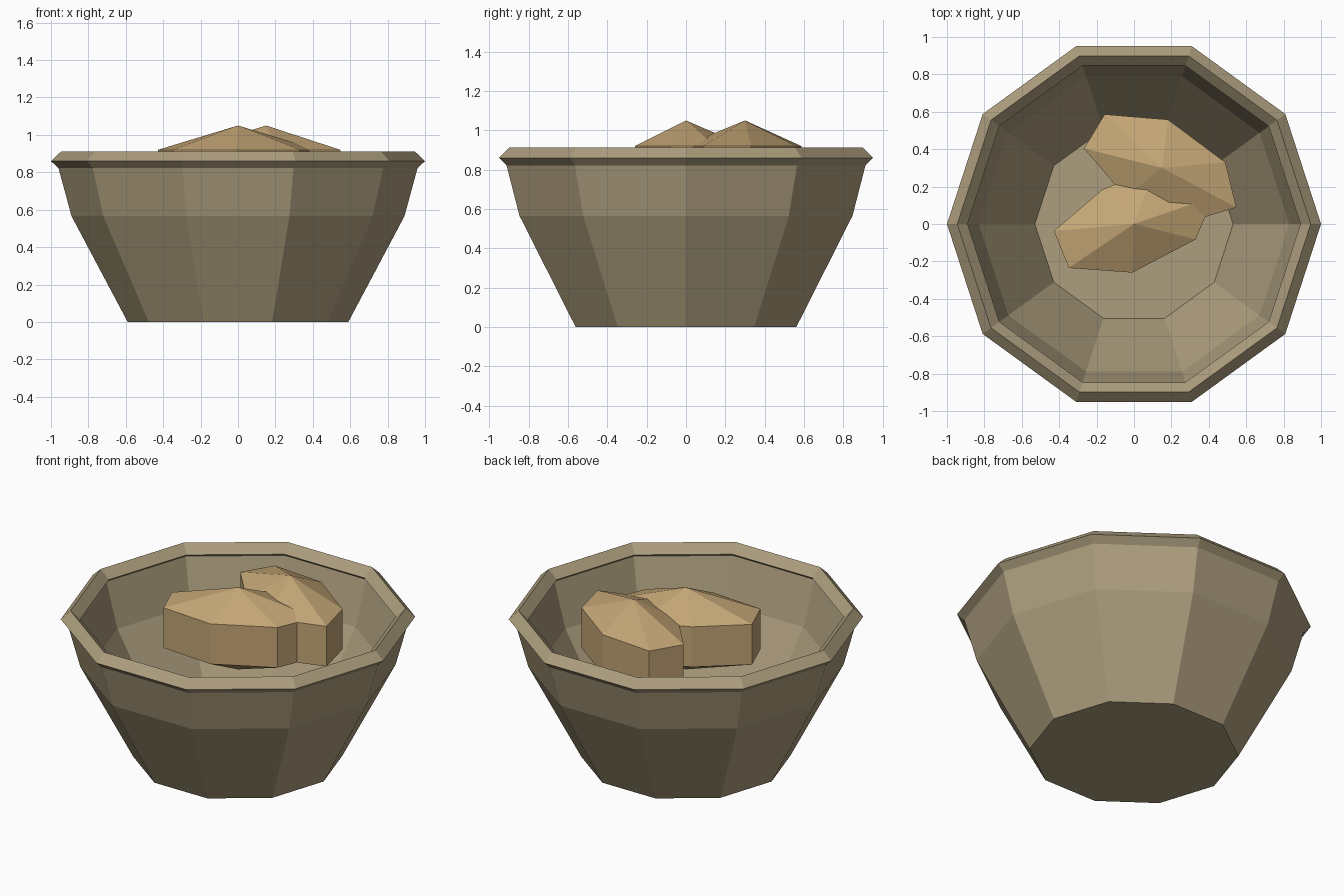
import bpy, bmesh
from math import cos, sin, radians, tau

cube = bpy.data.objects.get("Cube")
if cube:
    bpy.data.objects.remove(cube)


def material(name, rgb):
    m = bpy.data.materials.new(name)
    m.use_nodes = True
    m.diffuse_color = (*rgb, 1)
    m.node_tree.nodes["Principled BSDF"].inputs["Base Color"].default_value = (*rgb, 1)
    return m


def finish(name, bm, mat):
    bmesh.ops.recalc_face_normals(bm, faces=bm.faces)
    me = bpy.data.meshes.new(name)
    bm.to_mesh(me)
    bm.free()
    me.materials.append(mat)
    ob = bpy.data.objects.new(name, me)
    bpy.context.collection.objects.link(ob)
    return ob


def bridge(bm, a, b):
    n = len(a)
    for i in range(n):
        j = (i + 1) % n
        bm.faces.new((a[i], a[j], b[j], b[i]))


def lathe(name, profile, mat, closed, sides=10):
    """Spin an (r, z) profile; a closed one loops, an open one is capped."""
    bm = bmesh.new()
    rings = [[bm.verts.new((r * cos(tau * i / sides), r * sin(tau * i / sides), z))
              for i in range(sides)] for r, z in profile]
    for a, b in zip(rings, rings[1:]):
        bridge(bm, a, b)
    if closed:
        bridge(bm, rings[-1], rings[0])
    else:
        bm.faces.new(rings[0])
        bm.faces.new(rings[-1])
    return finish(name, bm, mat)


def lump(name, outline, centre, mat):
    """Irregular disc with a pointed top and a matching pointed underside."""
    bm = bmesh.new()
    cx, cy, cz = centre
    rings = []
    for side in (1, -1):
        ring = [bm.verts.new((cx + r * cos(radians(a)), cy + r * sin(radians(a)),
                              cz + side * 0.125)) for r, a in outline]
        tip = bm.verts.new((cx, cy, cz + side * 0.255))
        for i, v in enumerate(ring):
            bm.faces.new((v, ring[(i + 1) % len(ring)], tip))
        rings.append(ring)
    bridge(bm, *rings)
    return finish(name, bm, mat)


clay = material("clay", (0.413, 0.337, 0.205))
dough = material("dough", (0.552, 0.381, 0.181))

# Hollow bowl: outer wall up, inner wall down to the floor
lathe("bowl", [(0.59, 0), (0.89, 0.565), (0.97, 0.86),
               (0.91, 0.86), (0.83, 0.57), (0.53, 0.06)], clay, closed=False)

# Diamond-section rim
lathe("rim", [(1.0, 0.86), (0.945, 0.912), (0.89, 0.86), (0.945, 0.808)], clay, closed=True)

# Two lumps, the second a turned-over copy of the first
outline = [(0.43, 185), (0.42, 214), (0.26, 268), (0.34, 346),
           (0.45, 19), (0.32, 70), (0.25, 133)]
lump("front_lump", outline, (0, 0, 0.795), dough)
lump("back_lump", [(r, 351 - a) for r, a in outline], (0.15, 0.30, 0.795), dough)
